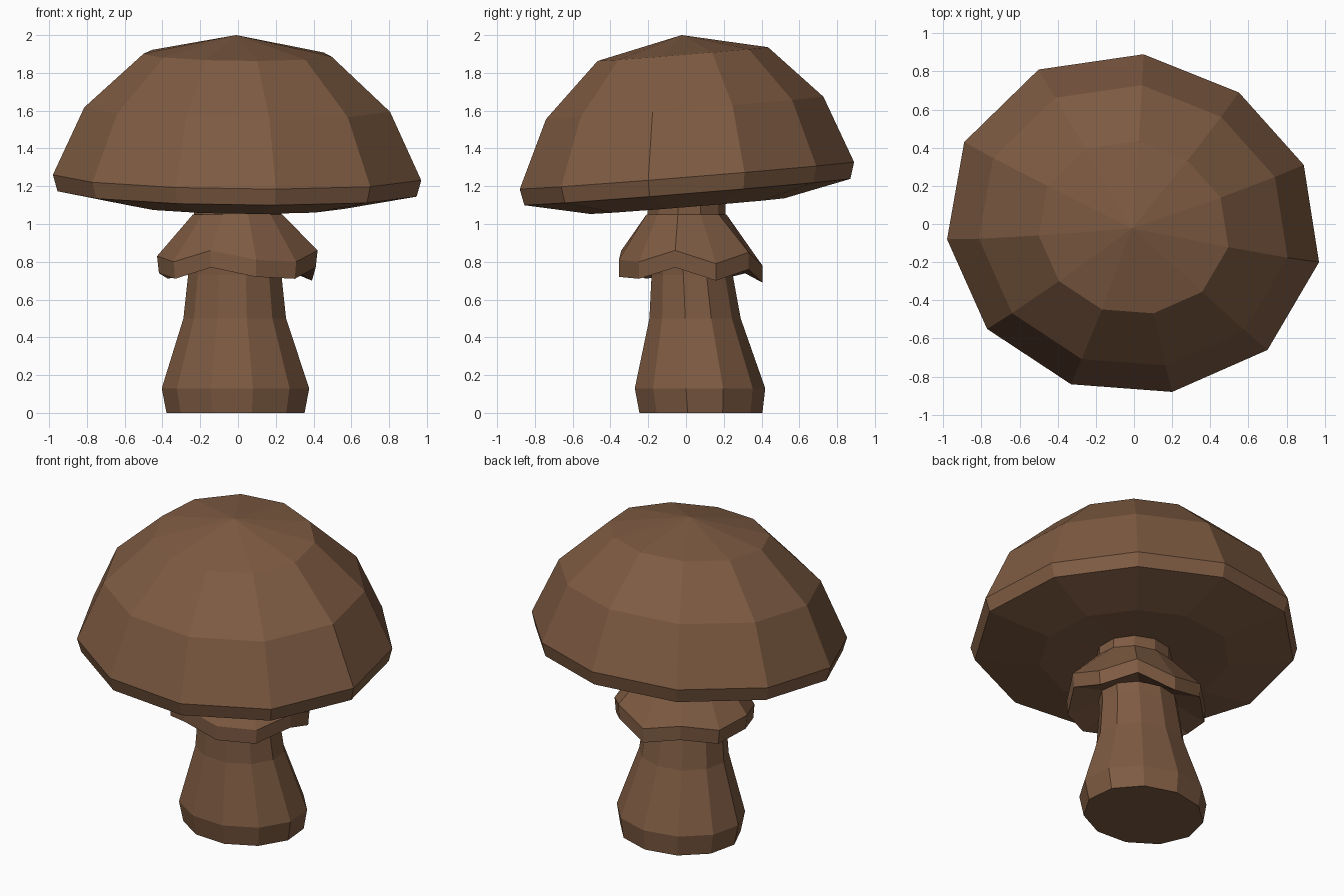
import bpy
import bmesh
from math import cos, sin, radians, pi

if "Cube" in bpy.data.objects:
    bpy.data.objects.remove(bpy.data.objects["Cube"], do_unlink=True)

SIDES = 11
START = radians(-77)

brown = bpy.data.materials.new("warm_brown")
brown.use_nodes = True
colour = (0.21, 0.105, 0.055, 1)
brown.diffuse_color = colour
bsdf = next(n for n in brown.node_tree.nodes if n.type == "BSDF_PRINCIPLED")
bsdf.inputs["Base Color"].default_value = colour
bsdf.inputs["Roughness"].default_value = 0.9


def ellipse(cx, cy, rx, ry, z):
    """One ring of points; z is a number or one height per corner."""
    heights = z if isinstance(z, (list, tuple)) else [z] * SIDES
    step = 2 * pi / SIDES
    return [(cx + rx * cos(START + i * step), cy + ry * sin(START + i * step), h)
            for i, h in enumerate(heights)]


def loft(name, rings, bottom=None, top=None):
    """Skin stacked rings, closing the ends with fans to a centre point."""
    bm = bmesh.new()
    loops = [[bm.verts.new(p) for p in ring] for ring in rings]
    for low, high in zip(loops, loops[1:]):
        for i in range(SIDES):
            j = (i + 1) % SIDES
            bm.faces.new((low[i], low[j], high[j], high[i]))
    for loop, tip in ((loops[0], bottom), (loops[-1], top)):
        if tip:
            centre = bm.verts.new(tip)
            for i in range(SIDES):
                bm.faces.new((loop[i], loop[(i + 1) % SIDES], centre))
    bmesh.ops.recalc_face_normals(bm, faces=bm.faces)
    mesh = bpy.data.meshes.new(name)
    bm.to_mesh(mesh)
    bm.free()
    mesh.materials.append(brown)
    obj = bpy.data.objects.new(name, mesh)
    bpy.context.collection.objects.link(obj)
    return obj


# Stem: leaning slightly, wide at the foot
loft("stem", [
    ellipse(-0.01, 0.075, 0.37, 0.33, 0),
    ellipse(-0.01, 0.07, 0.395, 0.35, 0.13),
    ellipse(-0.015, 0.045, 0.275, 0.245, 0.5),
    ellipse(-0.015, 0.03, 0.25, 0.218, 0.73),
    ellipse(0, 0, 0.235, 0.21, 1.04),
    ellipse(0, 0, 0.235, 0.21, 1.14),
], bottom=(-0.01, 0.075, 0), top=(0, 0, 1.14))

# Skirt: flared collar with an uneven, wavy lip
lip = [0.81, 0.80, 0.86, 0.79, 0.85, 0.78, 0.84, 0.80, 0.83, 0.80, 0.86]
loft("skirt", [
    ellipse(-0.01, 0.03, 0.235, 0.21, 0.80),
    ellipse(0, 0.02, 0.42, 0.385, [h - 0.09 for h in lip]),
    ellipse(0, 0.02, 0.43, 0.385, lip),
    ellipse(0, 0, 0.24, 0.215, 1.05),
], top=(0, 0, 1.05))

# Cap: irregular rim outline scaled through a domed profile, tilted forward
rim = [(0.2, -0.88), (0.7, -0.66), (0.97, -0.2), (0.89, 0.31), (0.55, 0.69),
       (0.05, 0.89), (-0.5, 0.81), (-0.89, 0.43), (-0.98, -0.08),
       (-0.77, -0.55), (-0.33, -0.84)]


def tilted(x, y, z):
    return (x, y - 0.03 * (z - 1.25), z - 0.01 * x + 0.08 * y)


cap_profile = [(0.58, 1.095), (0.975, 1.17), (1, 1.257), (0.83, 1.615), (0.51, 1.9)]
loft("cap", [[tilted(x * s, y * s, z) for x, y in rim] for s, z in cap_profile],
     bottom=tilted(0, 0, 1.12), top=tilted(-0.01, 0, 2.0))
